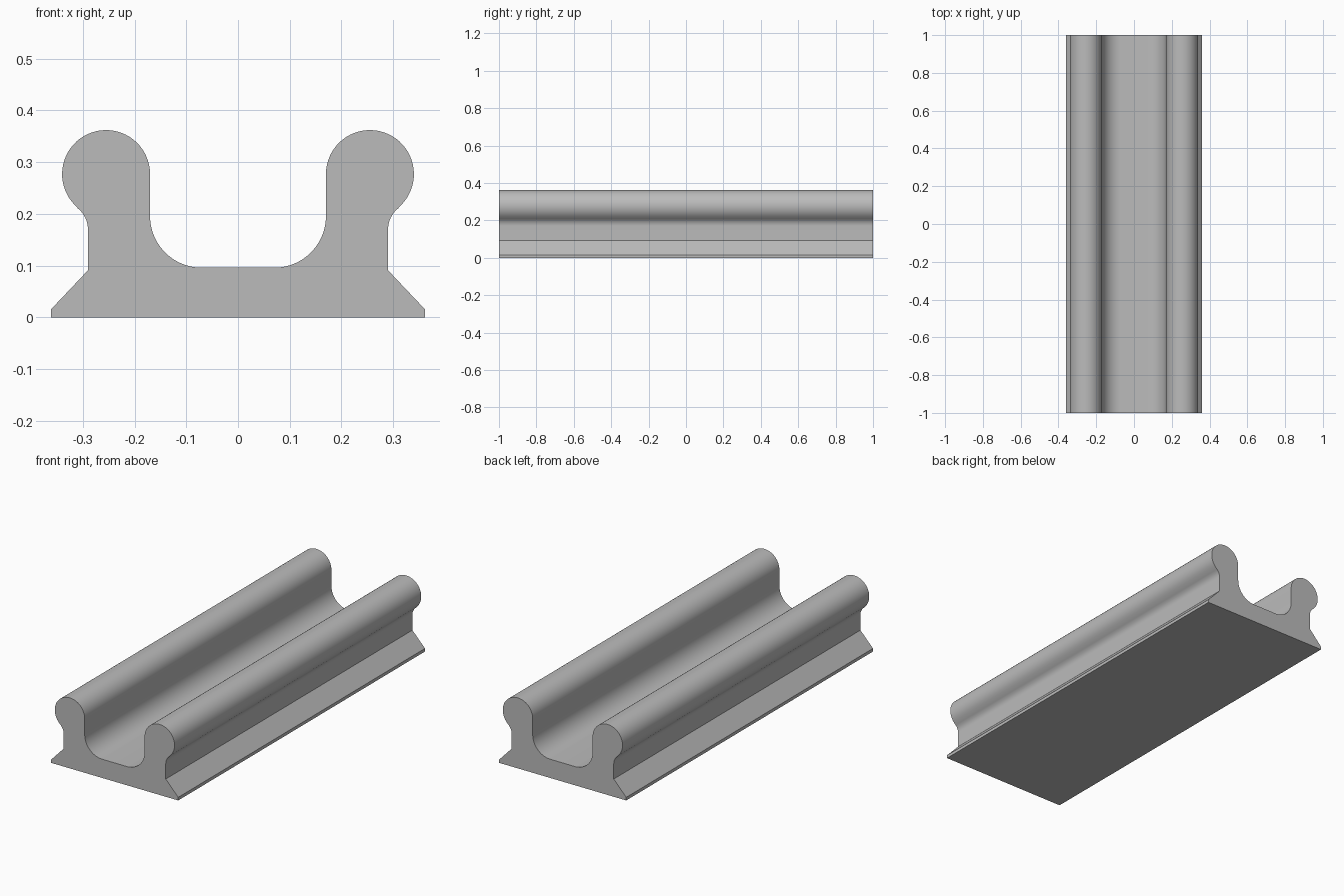
import bpy, bmesh
from math import cos, sin, radians, atan2, degrees, hypot

cube = bpy.data.objects.get("Cube")
if cube:
    bpy.data.objects.remove(cube, do_unlink=True)

LENGTH = 2.0


def arc(cx, cz, r, start, end, steps):
    """Points along an arc, angles in degrees."""
    angles = [radians(start + (end - start) * i / steps) for i in range(steps + 1)]
    return [(cx + r * cos(a), cz + r * sin(a)) for a in angles]


# Half profile: foot, web, fillet under the bead, round bead, channel fillet
bead_x, bead_z, bead_r = 0.255, 0.277, 0.085
web_x, fillet_z, fillet_r = 0.29, 0.17, 0.052
fillet_x = web_x + fillet_r
touch = degrees(atan2(fillet_z - bead_z, fillet_x - bead_x))

half = [(0.361, 0), (0.361, 0.016), (web_x, 0.091)]
half += arc(fillet_x, fillet_z, fillet_r, 180, touch + 180, 10)
half += arc(bead_x, bead_z, bead_r, touch, 180, 40)[1:]
half += arc(0.07, 0.196, 0.1, 0, -90, 20)
profile = half + [(-x, z) for x, z in reversed(half)]

# Extrude the full profile along the length
bm = bmesh.new()
face = bm.faces.new([bm.verts.new((x, -LENGTH / 2, z)) for x, z in profile])
ext = bmesh.ops.extrude_face_region(bm, geom=[face], use_keep_orig=True)
moved = [g for g in ext["geom"] if isinstance(g, bmesh.types.BMVert)]
bmesh.ops.translate(bm, verts=moved, vec=(0, LENGTH, 0))
bmesh.ops.recalc_face_normals(bm, faces=bm.faces)
mesh = bpy.data.meshes.new("channel_rail")
bm.to_mesh(mesh)
bm.free()
rail = bpy.data.objects.new("channel_rail", mesh)
bpy.context.collection.objects.link(rail)

# Plain grey material
grey = bpy.data.materials.new("plain_grey")
grey.use_nodes = True
colour = (0.5, 0.5, 0.5, 1)
grey.diffuse_color = colour
grey.node_tree.nodes["Principled BSDF"].inputs["Base Color"].default_value = colour
mesh.materials.append(grey)

# Smooth the round parts, keep the corners sharp
bpy.ops.object.select_all(action="DESELECT")
rail.select_set(True)
bpy.context.view_layer.objects.active = rail
bpy.ops.object.shade_smooth_by_angle(angle=radians(25))
